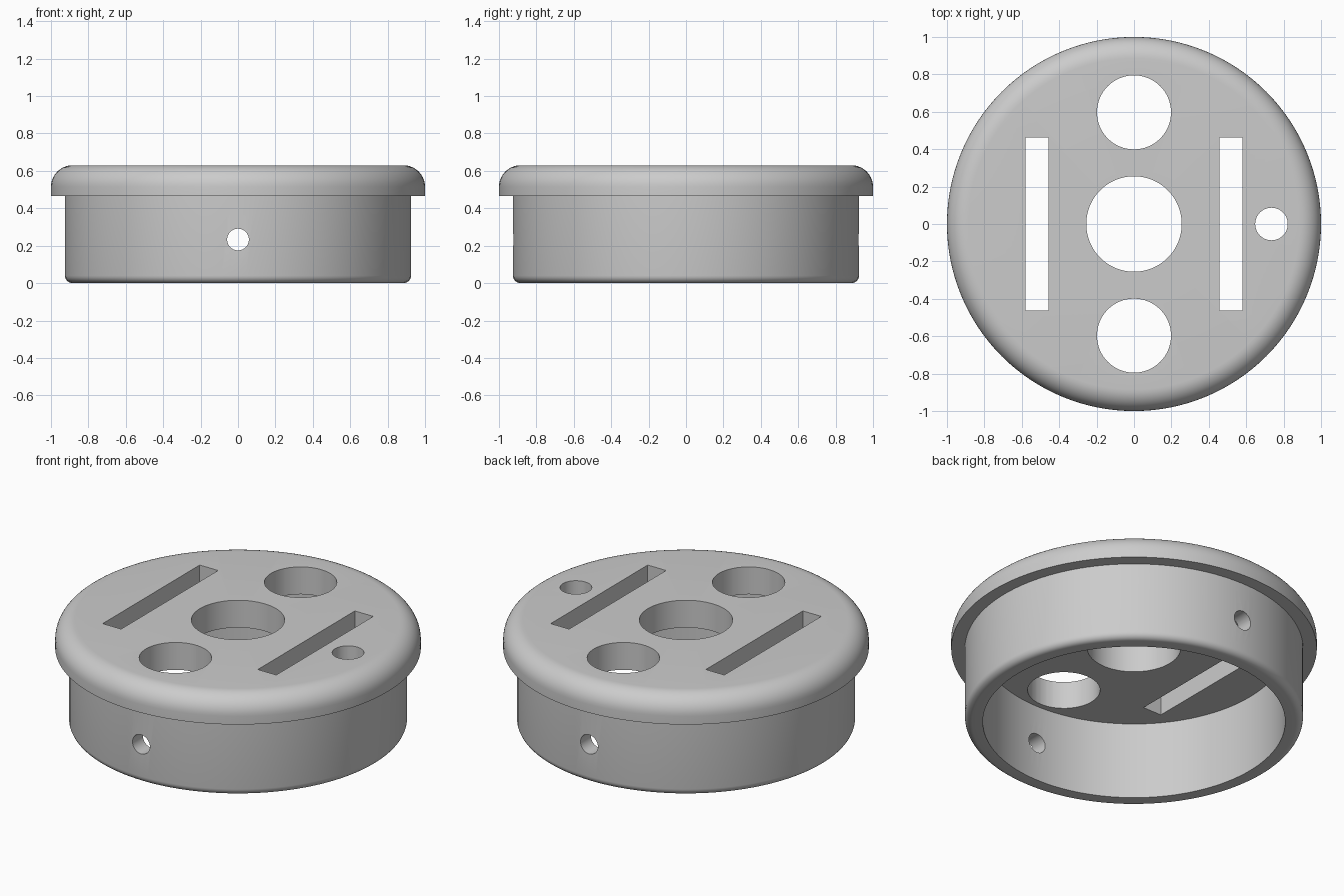
import bpy, bmesh
from math import pi, sin, cos
from mathutils import Matrix, Vector

if "Cube" in bpy.data.objects:
    bpy.data.objects.remove(bpy.data.objects["Cube"])

SEGMENTS = 128
TOP, LIP = 0.63, 0.465

grey = bpy.data.materials.new("plain_grey")
grey.use_nodes = True
colour = (0.6, 0.6, 0.6, 1)
grey.diffuse_color = colour
grey.node_tree.nodes["Principled BSDF"].inputs["Base Color"].default_value = colour


def fillet(r, z, radius, start, steps=10):
    """Quarter arc around (r, z), turning anticlockwise from the start angle."""
    angles = [start + pi / 2 * i / steps for i in range(steps + 1)]
    return [(r + radius * cos(a), z + radius * sin(a)) for a in angles]


def make_object(name, bm):
    bmesh.ops.recalc_face_normals(bm, faces=bm.faces)
    mesh = bpy.data.meshes.new(name)
    bm.to_mesh(mesh)
    bm.free()
    obj = bpy.data.objects.new(name, mesh)
    bpy.context.collection.objects.link(obj)
    mesh.materials.append(grey)
    return obj


def lathe(name, profile):
    bm = bmesh.new()
    verts = [bm.verts.new((r, 0, z)) for r, z in profile]
    edges = [bm.edges.new((a, b)) for a, b in zip(verts, verts[1:] + verts[:1])]
    bmesh.ops.spin(bm, geom=verts + edges, cent=(0, 0, 0), axis=(0, 0, 1),
                   angle=2 * pi, steps=SEGMENTS, use_merge=True)
    bmesh.ops.remove_doubles(bm, verts=bm.verts, dist=1e-5)
    return make_object(name, bm)


def cylinder_cutter(name, centre, radius, depth, turn=0):
    bm = bmesh.new()
    place = Matrix.Translation(centre) @ Matrix.Rotation(turn, 4, 'X')
    bmesh.ops.create_cone(bm, cap_ends=True, segments=64, radius1=radius,
                          radius2=radius, depth=depth, matrix=place)
    return make_object(name, bm)


def box_cutter(name, centre, size):
    bm = bmesh.new()
    place = Matrix.Translation(centre) @ Matrix.Diagonal(Vector(size)).to_4x4()
    bmesh.ops.create_cube(bm, size=1, matrix=place)
    return make_object(name, bm)


# Cap: hollow skirt, overhanging rounded lip and a thick plate with a centre hole
profile = [(0.255, LIP), (0.827, LIP), (0.827, 0)]
profile += fillet(0.885, 0.04, 0.04, -pi / 2, 6)
profile += [(0.925, LIP), (1, LIP)]
profile += fillet(0.885, TOP - 0.115, 0.115, 0)
profile += [(0.255, TOP)]
cap = lathe("round_cap", profile)

# Openings in the plate and a cross hole through the skirt
cutters = [cylinder_cutter("small_hole", (0.735, 0, TOP), 0.087, 1),
           cylinder_cutter("cross_hole", (0, 0, 0.233), 0.058, 3, pi / 2)]
for side in (-1, 1):
    cutters.append(cylinder_cutter("round_hole", (0, side * 0.597, TOP), 0.198, 1))
    cutters.append(box_cutter("slot", (side * 0.518, 0, TOP), (0.123, 0.925, 1)))

bpy.context.view_layer.objects.active = cap
for cutter in cutters:
    cut = cap.modifiers.new(cutter.name, 'BOOLEAN')
    cut.operation = 'DIFFERENCE'
    cut.solver = 'EXACT'
    cut.object = cutter
    bpy.ops.object.modifier_apply(modifier=cut.name)
    bpy.data.objects.remove(cutter)

# Smooth curved walls, keep hard rims
bpy.ops.object.select_all(action='DESELECT')
cap.select_set(True)
bpy.ops.object.shade_smooth_by_angle(angle=pi / 6)
